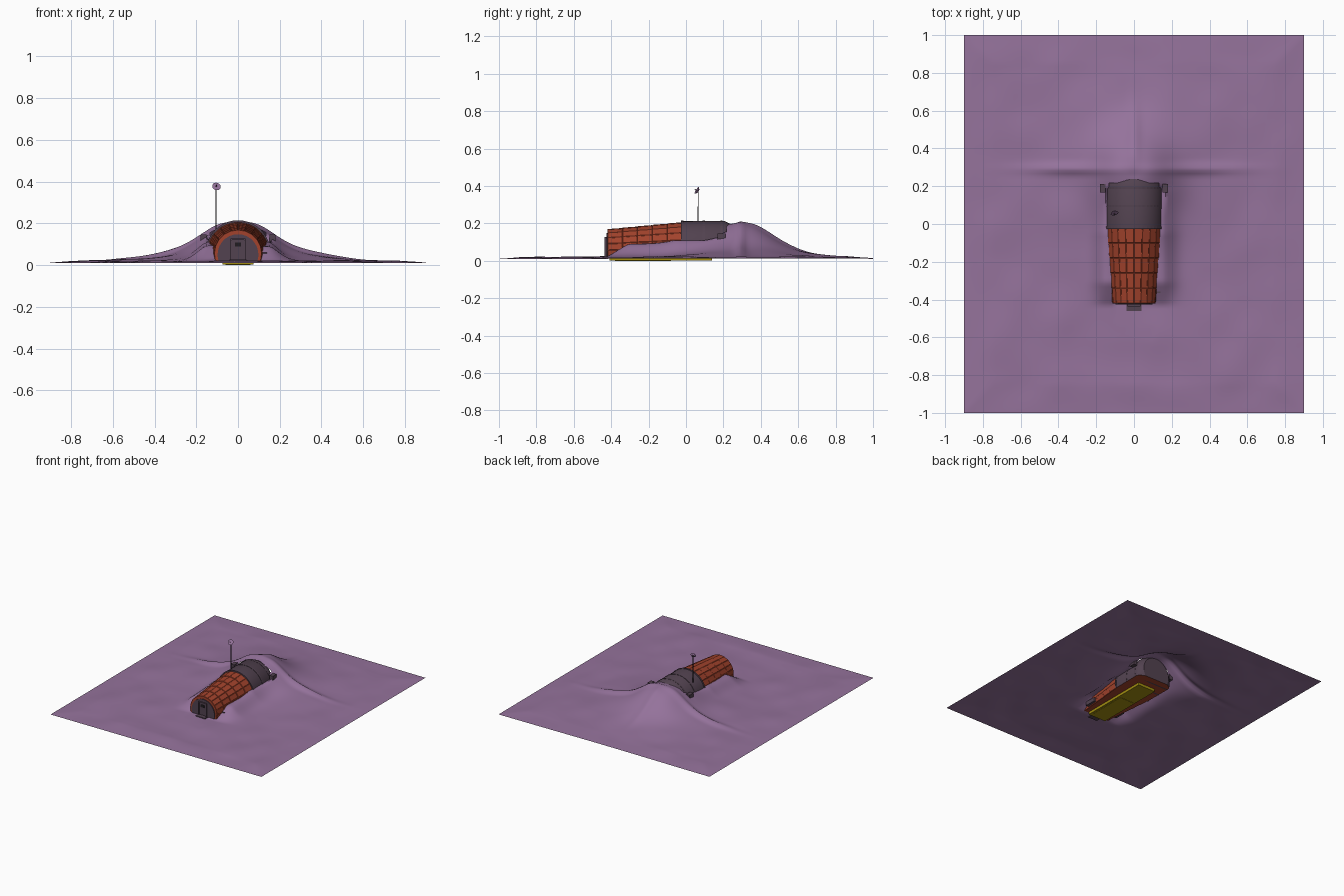
import bpy, bmesh, math
from mathutils import Matrix, Vector, noise

if "Cube" in bpy.data.objects:
    bpy.data.objects.remove(bpy.data.objects["Cube"])


def material(name, rgb):
    m = bpy.data.materials.new(name)
    m.use_nodes = True
    m.diffuse_color = (*rgb, 1)
    m.node_tree.nodes["Principled BSDF"].inputs["Base Color"].default_value = (*rgb, 1)
    return m


SOIL = material("purple soil", (0.30, 0.17, 0.33))
ORANGE = material("rust orange", (0.36, 0.055, 0.025))
DARK = material("dark plum metal", (0.085, 0.055, 0.08))
YELLOW = material("olive yellow", (0.36, 0.27, 0.005))
BLACK = material("near black", (0.015, 0.012, 0.015))


def finish(bm, name, mats, smooth=None):
    mesh = bpy.data.meshes.new(name)
    bm.to_mesh(mesh)
    bm.free()
    ob = bpy.data.objects.new(name, mesh)
    bpy.context.collection.objects.link(ob)
    for m in mats:
        mesh.materials.append(m)
    if smooth:
        bpy.ops.object.select_all(action='DESELECT')
        ob.select_set(True)
        bpy.context.view_layer.objects.active = ob
        bpy.ops.object.shade_smooth_by_angle(angle=math.radians(smooth))
    return ob


def box(name, centre, size, mat):
    bm = bmesh.new()
    bmesh.ops.create_cube(bm, size=1, matrix=Matrix.Translation(centre) @ Matrix.Diagonal((*size, 1)))
    return finish(bm, name, [mat])


def cylinder(name, start, end, r1, r2, mat, sides=12):
    a, b = Vector(start), Vector(end)
    rot = (b - a).to_track_quat('Z', 'Y').to_matrix().to_4x4()
    bm = bmesh.new()
    bmesh.ops.create_cone(bm, cap_ends=True, segments=sides, radius1=r1, radius2=r2,
                          depth=(b - a).length, matrix=Matrix.Translation((a + b) / 2) @ rot)
    return finish(bm, name, [mat], 40)


# Arched hull sections: a circle cut flat at the floor
FLOOR = 0.022


def arch(y, r, cz, segs):
    low = -math.asin(min(1, (cz - FLOOR) / r))
    step = (math.pi - 2 * low) / segs
    return [(r * math.cos(low + i * step), y, cz + r * math.sin(low + i * step))
            for i in range(segs + 1)]


def loft(name, sections, mats, segs=12, panels=False, smooth=None):
    bm = bmesh.new()
    rows = [[bm.verts.new(p) for p in arch(*s, segs)] for s in sections]
    skin = []
    for a, b in zip(rows, rows[1:]):
        for i in range(segs):
            skin.append(bm.faces.new((a[i], a[i + 1], b[i + 1], b[i])))
        bottom = bm.faces.new((a[segs], a[0], b[0], b[segs]))
        bottom.material_index = len(mats) - 1
    bm.faces.new(rows[0])
    bm.faces.new(rows[-1])
    bmesh.ops.recalc_face_normals(bm, faces=bm.faces)
    if panels:
        bmesh.ops.inset_individual(bm, faces=skin, thickness=0.003, depth=0.002)
    return finish(bm, name, mats, smooth)


def hull_radius(y):
    return 0.112 + 0.038 * max(0, min(1, (y + 0.42) / 0.4))


# Telescoping orange rings
RINGS = 5
pitch = 0.4 / RINGS
for k in range(RINGS):
    y0 = -0.42 + k * pitch
    r = hull_radius(y0 + pitch * 0.4)
    loft(f"hull_ring_{k + 1}", [(y0, r - 0.002, 0.055), (y0 + pitch, r + 0.003, 0.056)],
         [ORANGE], panels=True)

# Dark rear section with its rounded end
loft("rear_hull", [(-0.025, 0.152, 0.06), (0.205, 0.154, 0.06), (0.225, 0.143, 0.06), (0.245, 0.115, 0.08)],
     [DARK, ORANGE], segs=24, smooth=30)
for y in (-0.02, 0.095, 0.19):
    loft("rear_hull_band", [(y - 0.006, 0.155, 0.06), (y + 0.006, 0.155, 0.06)], [DARK], segs=24)

# Front bulkhead, door and step
loft("front_bulkhead", [(-0.426, 0.098, 0.05), (-0.415, 0.098, 0.05)], [DARK], segs=16)
box("door_panel", (0, -0.427, 0.073), (0.056, 0.006, 0.09), DARK)
box("door_window", (0, -0.431, 0.098), (0.03, 0.004, 0.02), BLACK)
for side in (-1, 1):
    box("door_post", (side * 0.032, -0.43, 0.075), (0.007, 0.012, 0.1), DARK)
    box("front_foot", (side * 0.125, -0.32, 0.045), (0.03, 0.09, 0.03), DARK)
    box("rear_bracket", (side * 0.165, 0.19, 0.125), (0.03, 0.045, 0.045), DARK)
box("door_lintel", (0, -0.43, 0.123), (0.071, 0.012, 0.007), DARK)
box("door_step", (0, -0.44, 0.02), (0.08, 0.04, 0.012), DARK)

# Yellow underfloor
box("underfloor", (0, -0.135, 0.012), (0.15, 0.55, 0.02), YELLOW)
box("underfloor_keel", (0, -0.23, 0.005), (0.12, 0.3, 0.01), YELLOW)

# Antenna
mast_x, mast_y = -0.105, 0.065
cylinder("antenna_mast", (mast_x, mast_y, 0.15), (mast_x, mast_y, 0.37), 0.0025, 0.002, BLACK, 8)
cylinder("antenna_dish", (mast_x, mast_y, 0.372), (mast_x + 0.002, mast_y - 0.008, 0.377), 0.012, 0.021, SOIL, 16)
cylinder("antenna_feed", (mast_x, mast_y - 0.006, 0.376), (mast_x + 0.003, mast_y - 0.02, 0.384), 0.003, 0.002, DARK, 6)


# Ground with a mound, ridges and banked soil along the hull
def bell(v, width):
    return math.exp(-(v / width) ** 2)


def ground_height(x, y):
    ax, dy = abs(x), y - 0.28
    d = math.hypot(x, dy)
    fade = min(1, (0.9 - ax) / 0.15, (1 - abs(y)) / 0.15)
    h = 0.18 / (1 + (d / 0.215) ** 3)
    h += 0.022 * bell(dy - 0.012, 0.025) * bell(ax - 0.3, 0.26) * fade
    if dy > 0:
        h += 0.014 * bell(x, 0.03) * bell(dy - 0.2, 0.17)
    along = max(0, min(1, (y + 0.43) / 0.12)) * max(0, min(1, (0.2 - y) / 0.25))
    h += 0.065 * along * bell(max(0, ax - 0.14), 0.07)
    h += (0.006 + 0.008 * noise.noise((x * 5, y * 5, 0.3))) * fade
    if -0.46 < y < 0.2 and ax < hull_radius(y):
        h = min(h, 0.1)
    if y < -0.4 and ax < 0.11:
        h = min(h, 0.012)
    return max(0.008, 0.01 + h)


bm = bmesh.new()
bmesh.ops.create_grid(bm, x_segments=108, y_segments=120, size=1, matrix=Matrix.Diagonal((0.9, 1, 1, 1)))
hidden = []
for f in bm.faces:
    c = f.calc_center_median()
    if -0.41 < c.y < 0.22 and abs(c.x) < hull_radius(c.y) - 0.02:
        hidden.append(f)
bmesh.ops.delete(bm, geom=hidden, context='FACES')
for v in bm.verts:
    v.co.z = ground_height(v.co.x, v.co.y)
finish(bm, "ground", [SOIL], 60)
